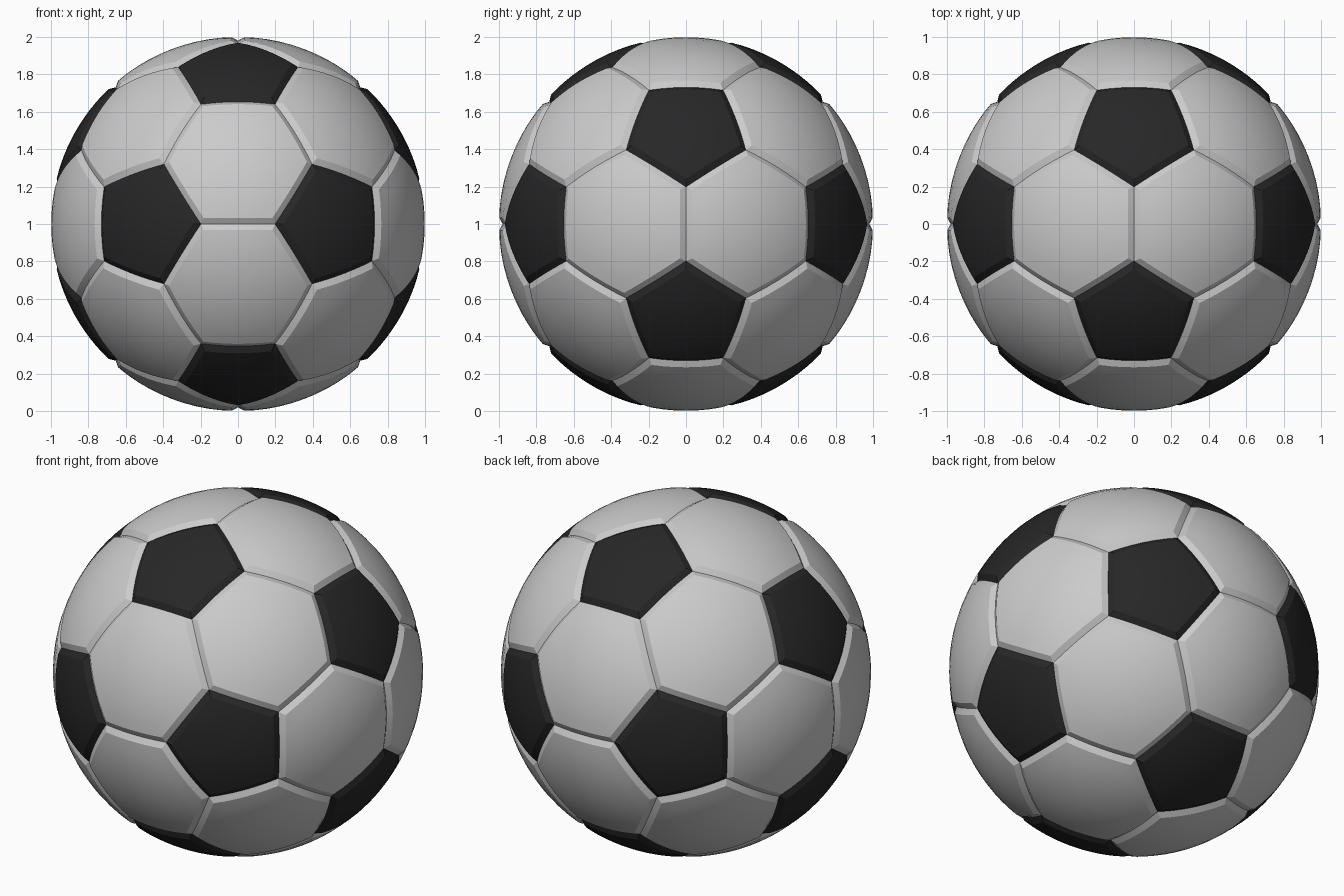
import bpy, bmesh, math
from mathutils import Vector
from itertools import combinations

if "Cube" in bpy.data.objects:
    bpy.data.objects.remove(bpy.data.objects["Cube"])

R, SEAM_R, RIM, SEGS = 1.0, 0.98, 0.035, 6
CENTRE = Vector((0, 0, 1))

# Icosahedron corners: each is the centre of one dark pentagon
phi = (1 + 5 ** 0.5) / 2
ico = []
for s in (1, -1):
    for t in (1, -1):
        ico += [Vector(p).normalized() for p in
                ((s, t * phi, 0), (0, s, t * phi), (t * phi, 0, s))]


def adjacent(a, b):
    return 0.9 < (a - b).length < 1.2


def add_panel(bm, corners):
    """Domed panel with a bevelled rim sinking into the seam."""
    corners = [c.normalized() for c in corners]
    n = sum(corners, Vector()).normalized()
    u = (corners[0] - n * corners[0].dot(n)).normalized()
    v = n.cross(u)
    corners.sort(key=lambda c: math.atan2(c.dot(v), c.dot(u)))
    edge = []
    for a, b in zip(corners, corners[1:] + corners[:1]):
        edge += [a.slerp(b, i / SEGS) for i in range(SEGS)]
    flat = n * corners[0].dot(n)
    apothem = ((corners[0] + corners[1]) / 2 - flat).length
    inner = 1 - RIM / apothem
    # (fraction from centre, radius) of each ring
    profile = [(1, SEAM_R), (inner, R - 0.001)]
    profile += [(inner * k / 5, R) for k in (4, 3, 2, 1)]
    rings = []
    for f, r in profile:
        rings.append([bm.verts.new(CENTRE + flat.lerp(e, f).normalized() * r)
                      for e in edge])
    top = bm.verts.new(CENTRE + n * R)
    m = len(edge)
    for outer, inn in zip(rings, rings[1:]):
        for i in range(m):
            j = (i + 1) % m
            bm.faces.new((outer[i], outer[j], inn[j], inn[i]))
    for i in range(m):
        bm.faces.new((rings[-1][i], rings[-1][(i + 1) % m], top))


def make_object(name, panels, color=None):
    bm = bmesh.new()
    for p in panels:
        add_panel(bm, p)
    mesh = bpy.data.meshes.new(name)
    bm.to_mesh(mesh)
    bm.free()
    ob = bpy.data.objects.new(name, mesh)
    bpy.context.collection.objects.link(ob)
    if color:
        mat = bpy.data.materials.new(name + "_material")
        mat.diffuse_color = color
        mat.use_nodes = True
        mat.node_tree.nodes["Principled BSDF"].inputs["Base Color"].default_value = mat.diffuse_color
        mesh.materials.append(mat)
    bpy.ops.object.select_all(action='DESELECT')
    ob.select_set(True)
    bpy.context.view_layer.objects.active = ob
    bpy.ops.object.shade_smooth_by_angle(angle=math.radians(18))


# Dark pentagons around each corner, light hexagons on each icosahedron face
pentagons = [[(2 * a + b) / 3 for b in ico if adjacent(a, b)] for a in ico]
hexagons = [[(2 * a + b) / 3 for a in tri for b in tri if a is not b]
            for tri in combinations(ico, 3)
            if all(adjacent(a, b) for a, b in combinations(tri, 2))]
make_object("pentagon_panels", pentagons, (0.02, 0.02, 0.02, 1))
make_object("hexagon_panels", hexagons)
